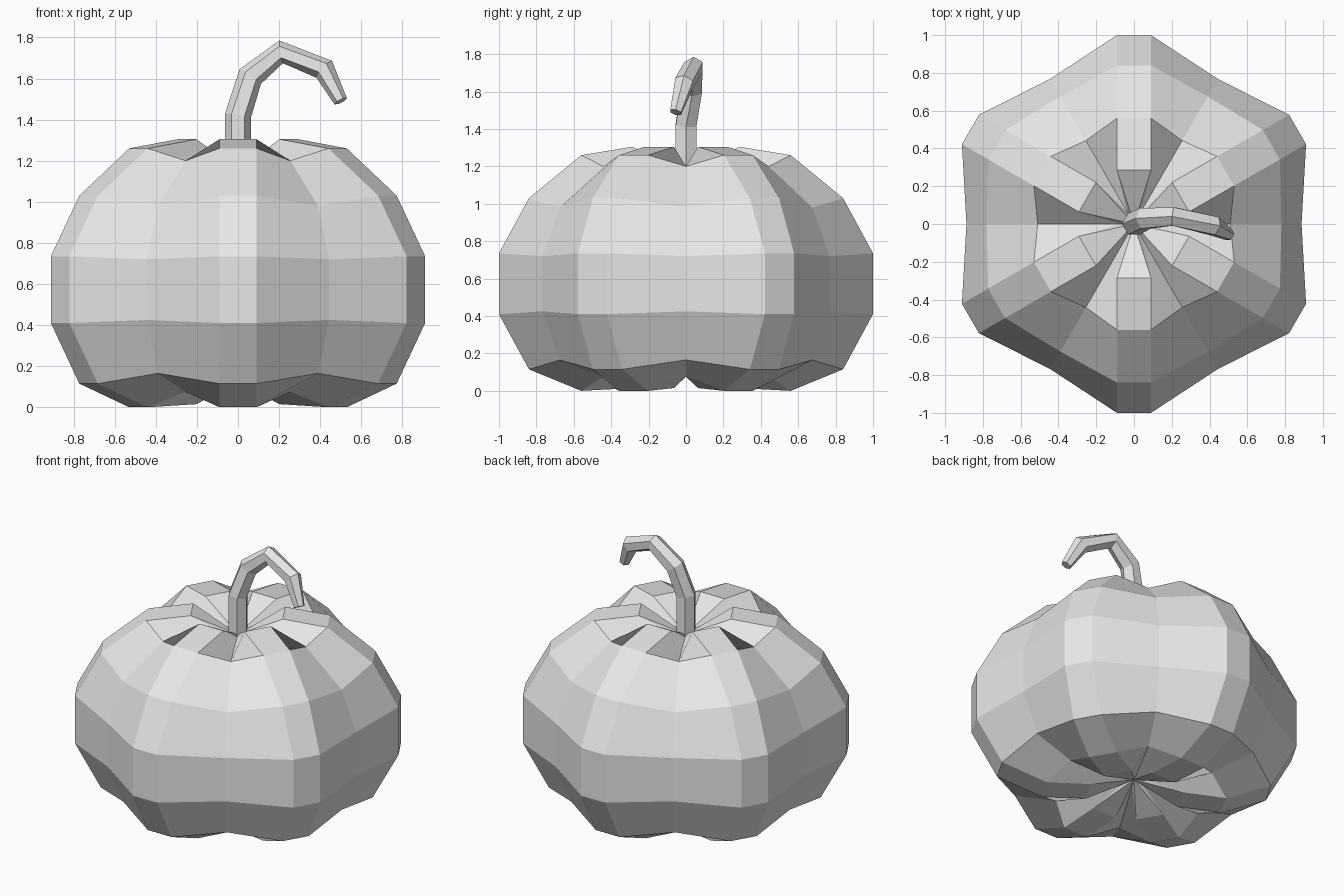
import bpy, bmesh
from math import radians, cos, sin, tau
from mathutils import Vector

cube = bpy.data.objects.get("Cube")
if cube:
    bpy.data.objects.remove(cube)

grey = bpy.data.materials.new("plain grey")
grey.use_nodes = True
grey.diffuse_color = (0.8, 0.8, 0.8, 1)
grey.node_tree.nodes["Principled BSDF"].inputs["Base Color"].default_value = (0.8, 0.8, 0.8, 1)


def finish(bm, name):
    bmesh.ops.recalc_face_normals(bm, faces=bm.faces)
    mesh = bpy.data.meshes.new(name)
    bm.to_mesh(mesh)
    bm.free()
    mesh.materials.append(grey)
    obj = bpy.data.objects.new(name, mesh)
    bpy.context.collection.objects.link(obj)
    return obj


def bridge(bm, a, b):
    for i in range(len(a)):
        j = (i + 1) % len(a)
        bm.faces.new((a[i], a[j], b[j], b[i]))


def fan(bm, ring, point):
    tip = bm.verts.new(point)
    for i in range(len(ring)):
        bm.faces.new((ring[i], ring[(i + 1) % len(ring)], tip))


# Pumpkin body: six lobes, each with a flat ridge strip and a crease beside it
LOBES = 6
HALF_RIDGE = 0.09
# ridge radius, ridge height, crease radius, crease height
PROFILE = [
    (0.285, 0.015, 0.07, 0.115),
    (0.56, 0.0, 0.51, 0.075),
    (0.84, 0.115, 0.78, 0.165),
    (1.0, 0.41, 0.887, 0.425),
    (1.0, 0.735, 0.887, 0.72),
    (0.84, 1.03, 0.78, 0.98),
    (0.56, 1.26, 0.51, 1.2),
    (0.285, 1.305, 0.07, 1.16),
]

bm = bmesh.new()
rings = []
for ridge_r, ridge_z, crease_r, crease_z in PROFILE:
    ring = []
    for k in range(LOBES):
        a = radians(30) + k * tau / LOBES
        out, side = Vector((cos(a), sin(a), 0)), Vector((-sin(a), cos(a), 0))
        for s in (-1, 1):
            p = out * ridge_r + side * s * HALF_RIDGE
            ring.append(bm.verts.new((p.x, p.y, ridge_z)))
        c = a + tau / LOBES / 2
        ring.append(bm.verts.new((crease_r * cos(c), crease_r * sin(c), crease_z)))
    rings.append(ring)
for lower, upper in zip(rings, rings[1:]):
    bridge(bm, lower, upper)
fan(bm, rings[0], (0, 0, 0.125))
fan(bm, rings[-1], (0, 0, 1.15))
finish(bm, "pumpkin_body")

# Stem: six-sided tapering tube along a hooked path
PATH = [Vector(p) for p in (
    (0, 0, 1.1), (0, 0, 1.42), (0.06, 0.03, 1.61),
    (0.21, 0.04, 1.73), (0.42, -0.01, 1.645), (0.5, -0.055, 1.49))]
RADII = (0.064, 0.064, 0.063, 0.056, 0.056, 0.034)

bm = bmesh.new()
rings = []
for i, (centre, radius) in enumerate(zip(PATH, RADII)):
    before, after = PATH[max(i - 1, 0)], PATH[min(i + 1, len(PATH) - 1)]
    tangent = (centre - before).normalized() + (after - centre).normalized()
    tangent.normalize()
    u = Vector((0, 1, 0)).cross(tangent).normalized()
    v = tangent.cross(u)
    rings.append([bm.verts.new(centre + radius * (cos(t) * u + sin(t) * v))
                  for t in (tau * n / 6 for n in range(6))])
for lower, upper in zip(rings, rings[1:]):
    bridge(bm, lower, upper)
bm.faces.new(rings[0])
bm.faces.new(rings[-1])
finish(bm, "stem")
